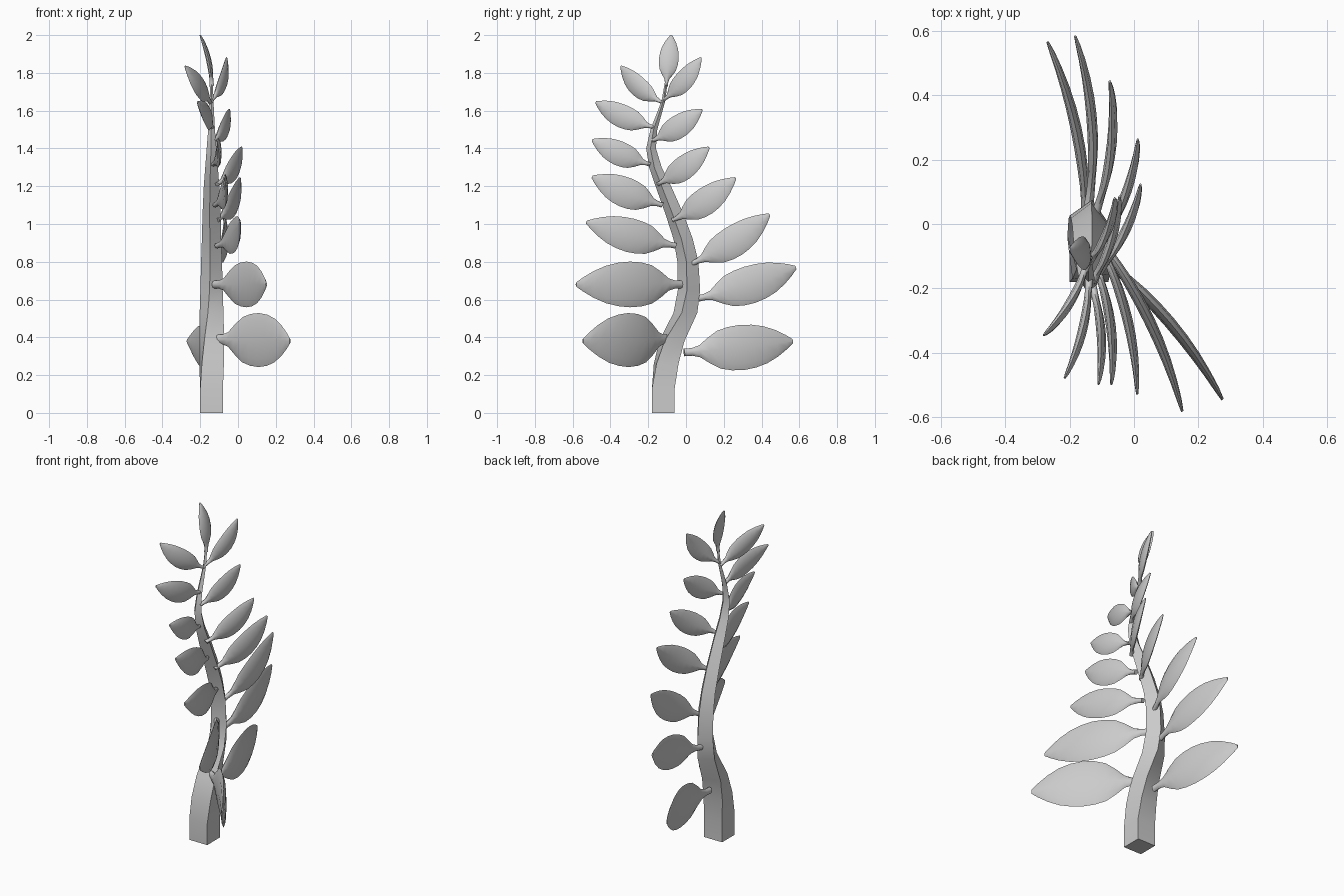
import bpy, bmesh
from math import cos, sin, pi, radians
from mathutils import Vector

if "Cube" in bpy.data.objects:
    bpy.data.objects.remove(bpy.data.objects["Cube"])


def loft(name, rings, angle):
    """Skin a list of point rings, cap both ends."""
    bm = bmesh.new()
    vr = [[bm.verts.new(p) for p in r] for r in rings]
    n = len(rings[0])
    for a, b in zip(vr, vr[1:]):
        for i in range(n):
            j = (i + 1) % n
            bm.faces.new((a[i], a[j], b[j], b[i]))
    bm.faces.new(vr[0][::-1])
    bm.faces.new(vr[-1])
    bmesh.ops.recalc_face_normals(bm, faces=bm.faces)
    me = bpy.data.meshes.new(name)
    bm.to_mesh(me)
    bm.free()
    ob = bpy.data.objects.new(name, me)
    bpy.context.collection.objects.link(ob)
    bpy.ops.object.select_all(action='DESELECT')
    ob.select_set(True)
    bpy.context.view_layer.objects.active = ob
    bpy.ops.object.shade_smooth_by_angle(angle=radians(angle))
    return ob


# Stem: twisting square section, rows are z, y, corner radius, twist in degrees
STEM = [(0, -.12, .085, 0), (.13, -.12, .085, 0), (.26, -.105, .083, 7),
        (.38, -.075, .077, 15), (.53, -.003, .066, 28), (.65, .016, .060, 35),
        (.80, .01, .056, 37), (.92, -.015, .052, 35), (1.05, -.06, .049, 33),
        (1.2, -.12, .042, 33), (1.3, -.162, .034, 35), (1.4, -.185, .026, 38),
        (1.5, -.17, .018, 40), (1.65, -.12, .010, 42), (1.76, -.103, .007, 45)]
loft("stem", [[Vector((-.14 + r * cos(radians(45 + t) + k * pi / 2),
                       y + r * sin(radians(45 + t) + k * pi / 2), z))
               for k in range(4)] for z, y, r, t in STEM], 30)

# Leaf outline: position along the leaf, share of half width, half thickness
OUTLINE = [(0, .17, .016), (.07, .17, .014), (.14, .27, .013), (.22, .57, .014),
           (.31, .84, .016), (.41, .96, .017), (.52, 1, .017), (.63, .95, .016),
           (.74, .82, .014), (.85, .58, .011), (.94, .31, .008), (1, .09, .004)]


def leaf(name, base, tip, half, hint=(0, 0, 1)):
    base, tip = Vector(base), Vector(tip)
    length = (tip - base).length
    axis = (tip - base).normalized()
    normal = axis.cross(Vector(hint)).normalized()
    if normal.x < 0:
        normal = -normal
    across = normal.cross(axis)
    if across.dot(Vector(hint)) < 0:
        across = -across
    sag = .08 * axis.z if hint[2] else 0
    thick = .65 + half * 3
    rings = []
    for u, w, t in OUTLINE:
        hump = 4 * u * (1 - u) * length
        c = base.lerp(tip, u) + normal * hump * .055 - across * hump * sag
        rings.append([c + across * (half * w * cos(k * pi / 4))
                      + normal * (t * thick * sin(k * pi / 4)) for k in range(8)])
    return loft(name, rings, 50)


# Leaves on the front side of the stem, bottom to top: base, tip, half width
FRONT = [((-.12, -.09, .39), (.275, -.545, .38), .143),
         ((-.13, -.02, .68), (.15, -.582, .68), .121),
         ((-.11, -.055, .885), (.01, -.527, 1.01), .09),
         ((-.12, -.125, 1.10), (-.07, -.497, 1.25), .08),
         ((-.13, -.19, 1.315), (-.11, -.497, 1.445), .065),
         ((-.14, -.165, 1.51), (-.215, -.478, 1.645), .062),
         ((-.145, -.12, 1.64), (-.28, -.345, 1.835), .055)]
# Leaves on the back side of the stem
BACK = [((-.15, -.01, .32), (-.268, .565, .38), .12),
        ((-.14, .06, .605), (-.182, .582, .77), .1),
        ((-.12, .03, .79), (-.075, .442, 1.05), .083),
        ((-.11, -.07, 1.02), (.012, .262, 1.242), .074),
        ((-.11, -.15, 1.21), (.02, .122, 1.405), .065),
        ((-.13, -.18, 1.44), (-.045, .085, 1.605), .062),
        ((-.14, -.12, 1.655), (-.06, .08, 1.88), .054)]
for side, rows in (("front", FRONT), ("back", BACK)):
    for i, (b, t, h) in enumerate(rows):
        leaf(f"{side}_leaf_{i + 1}", b, t, h)

# Leaf at the top of the stem
leaf("top_leaf", (-.14, -.105, 1.73), (-.2, -.078, 2.0), .052, (0, 1, 0))
